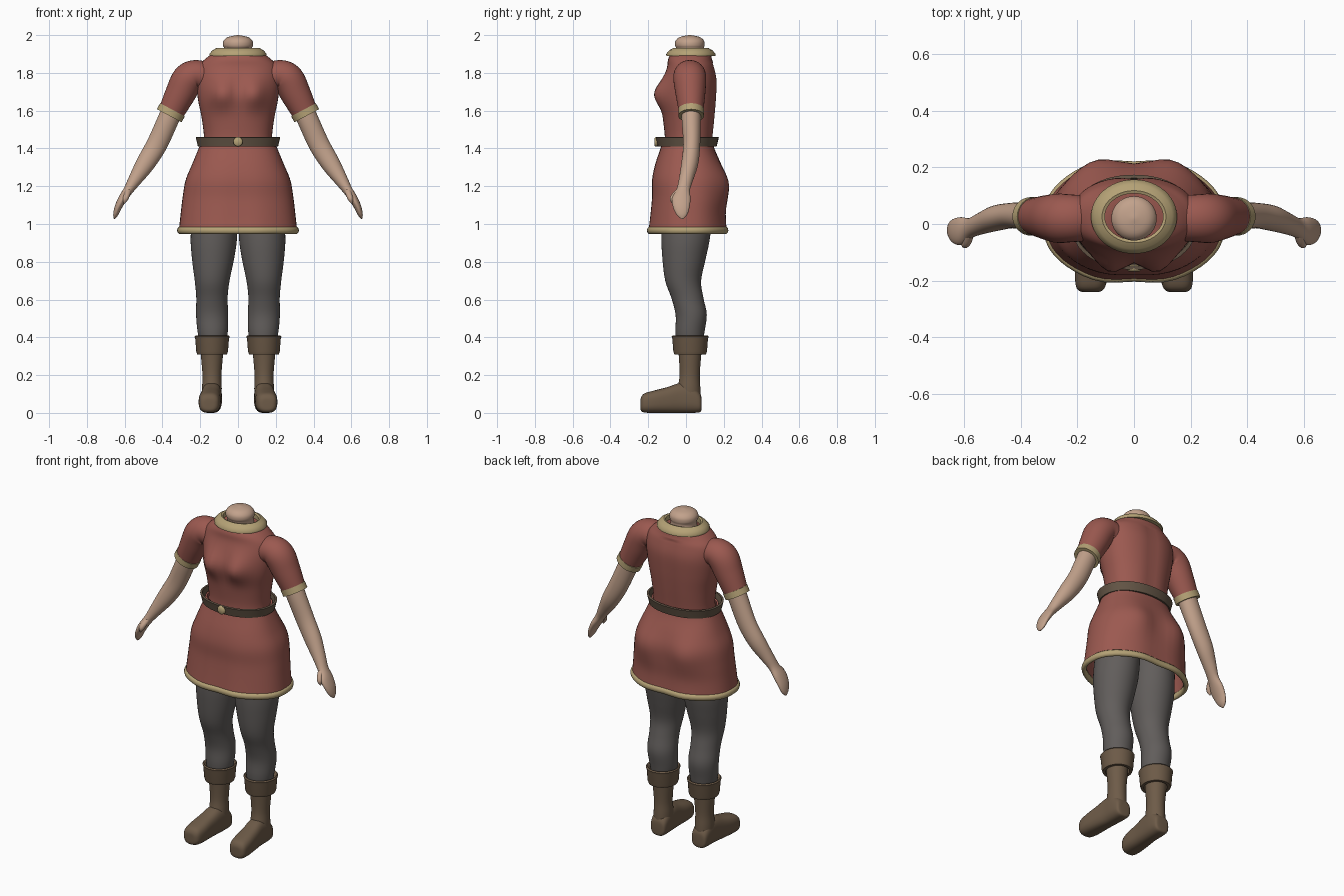
import bpy, math
from mathutils import Vector

if "Cube" in bpy.data.objects:
    bpy.data.objects.remove(bpy.data.objects["Cube"])


def material(name, rgb):
    m = bpy.data.materials.new(name)
    m.use_nodes = True
    m.diffuse_color = (*rgb, 1)
    bsdf = next(n for n in m.node_tree.nodes if n.type == "BSDF_PRINCIPLED")
    bsdf.inputs["Base Color"].default_value = (*rgb, 1)
    bsdf.inputs["Roughness"].default_value = 0.8
    return m


RED = material("red cloth", (0.33, 0.10, 0.08))
SKIN = material("skin", (0.54, 0.36, 0.26))
TRIM = material("gold trim", (0.46, 0.36, 0.18))
GREY = material("grey leggings", (0.12, 0.11, 0.105))
BOOT = material("brown boots", (0.155, 0.105, 0.065))
BELT = material("belt leather", (0.125, 0.09, 0.06))


def smooth_rows(rows, steps):
    """Catmull-Rom resampling of a list of number rows."""
    out = []
    for i in range(len(rows) - 1):
        a, b = rows[max(i - 1, 0)], rows[i]
        c, d = rows[i + 1], rows[min(i + 2, len(rows) - 1)]
        for s in range(steps):
            t = s / steps
            out.append([q + t / 2 * (r - p + t * (2 * p - 5 * q + 4 * r - w + t * (3 * (q - r) + w - p)))
                        for p, q, r, w in zip(a, b, c, d)])
    return out + [list(rows[-1])]


def ring(centre, u, v, power=2.0, count=48):
    """Superellipse around a centre, spanned by two half-axes."""
    pts = []
    for i in range(count):
        a = math.tau * i / count
        c, s = math.cos(a), math.sin(a)
        pts.append(Vector(centre) + Vector(u) * math.copysign(abs(c) ** (2 / power), c)
                   + Vector(v) * math.copysign(abs(s) ** (2 / power), s))
    return pts


def loft(name, rings, mat, caps=True, closed=False, mirror=False, deform=None):
    n = len(rings[0])
    verts = [p for r in rings for p in r]
    if deform:
        verts = [deform(p) for p in verts]
    faces = []
    for j in range(len(rings) - (0 if closed else 1)):
        a, b = j * n, (j + 1) % len(rings) * n
        faces += [(a + i, a + (i + 1) % n, b + (i + 1) % n, b + i) for i in range(n)]
    if caps and not closed:
        faces += [tuple(reversed(range(n))), tuple(range(len(verts) - n, len(verts)))]
    me = bpy.data.meshes.new(name)
    me.from_pydata(verts, [], faces)
    me.materials.append(mat)
    me.shade_smooth()
    me.set_sharp_from_angle(angle=math.radians(50))
    ob = bpy.data.objects.new(name, me)
    bpy.context.scene.collection.objects.link(ob)
    if mirror:
        ob.modifiers.new("Mirror", "MIRROR").use_mirror_merge = False
    return ob


def flat_rings(rows, steps=4, power=2.0):
    """Level rings from rows of height, centre x, half width, front y, back y."""
    return [ring((x, (f + b) / 2, z), (w, 0, 0), (0, (b - f) / 2, 0), power)
            for z, x, w, f, b in smooth_rows(rows, steps)]


def limb_rings(rows, steps=4, power=2.0):
    """Rings square to a path in x-z: x, y, z, in-plane radius, y radius."""
    rows = smooth_rows(rows, steps)
    out = []
    for i, (x, y, z, r, ry) in enumerate(rows):
        p, q = rows[max(i - 1, 0)], rows[min(i + 1, len(rows) - 1)]
        t = Vector((q[0] - p[0], 0, q[2] - p[2])).normalized()
        out.append(ring((x, y, z), (t.z * r, 0, -t.x * r), (0, -ry, 0), power, 32))
    return out


def bump(d, width):
    return math.exp(-(d / width) ** 2)


# Tunic body with a shaped chest
def chest(p):
    p = p.copy()
    if p.y < 0:
        p.y -= 0.05 * bump(abs(p.x) - 0.085, 0.065) * bump(p.z - 1.69, 0.075)
    elif p.z < 1.85:
        p.y -= 0.008 * bump(p.x, 0.04)
    return p


loft("tunic_body", flat_rings([
    (1.39, 0, .185, -.115, .14), (1.46, 0, .180, -.112, .145), (1.56, 0, .192, -.122, .155),
    (1.66, 0, .212, -.130, .163), (1.76, 0, .222, -.118, .166), (1.83, 0, .212, -.100, .152),
    (1.87, 0, .178, -.095, .138), (1.90, 0, .138, -.082, .132)], 5, 2.25), RED, deform=chest)


# Skirt, flared and gently folded
def folds(p):
    p = p.copy()
    low = min(max((1.35 - p.z) / 0.4, 0), 1)
    wave = 1 + 0.022 * low * math.cos(6 * math.atan2(p.x, p.y) + math.pi)
    p.x, p.y = p.x * (1 + (wave - 1) * 0.4), p.y * wave
    if p.y > 0:
        p.y += 0.026 * bump(abs(p.x) - 0.14, 0.09) * bump(p.z - 1.21, 0.1)
    return p


skirt = loft("skirt", flat_rings([
    (1.44, 0, .188, -.120, .140), (1.40, 0, .203, -.130, .145), (1.31, 0, .240, -.160, .182),
    (1.23, 0, .272, -.176, .205), (1.14, 0, .287, -.176, .208), (1.05, 0, .297, -.184, .206),
    (.965, 0, .306, -.194, .212)], 5, 2.4), RED, caps=False, deform=folds)
solid = skirt.modifiers.new("Thickness", "SOLIDIFY")
solid.thickness = 0.01
solid.offset = 0


def band(name, height, x, w, front, back, profile, mat, power=2.0, **kw):
    """Closed band: profile holds (outward, upward) offsets."""
    return loft(name, flat_rings([(height + v, x, w + u, front - u, back + u) for u, v in profile],
                                 1, power), mat, closed=True, **kw)


def rounded(ru, rv, count=10):
    return [(ru * math.cos(math.tau * i / count), rv * math.sin(math.tau * i / count))
            for i in range(count)]


band("skirt_hem", .966, 0, .306, -.194, .212, rounded(.014, .019), TRIM, 2.4, deform=folds)
band("belt", 1.435, 0, .208, -.145, .158,
     [(-.006, -.026), (.004, -.026), (.010, 0), (.016, .024), (.004, .026)], BELT, 2.15)

# Belt buckle
loft("buckle", [ring((0, y, 1.435), (r, 0, 0), (0, 0, r), 2, 24)
                for y, r in ((-.145, .025), (-.162, .025), (-.168, .018))], TRIM)

# Collar, neck
band("collar", 1.91, 0, .125, -.078, .130,
     [(.026, -.020), (.027, -.010), (.010, .010), (-.012, .022), (-.022, .018), (-.022, -.02)], TRIM)
loft("neck", flat_rings([
    (1.84, 0, .085, -.055, .110), (1.92, 0, .072, -.050, .094), (1.945, 0, .080, -.058, .098),
    (1.97, 0, .076, -.055, .095), (1.99, 0, .052, -.032, .072), (2.0, 0, .004, .016, .024)]), SKIN)

# Sleeves with trimmed cuffs
loft("sleeves", limb_rings([
    (.16, .02, 1.775, .075, .08), (.22, .02, 1.79, .078, .084), (.265, .02, 1.765, .085, .087),
    (.305, .023, 1.69, .080, .079), (.355, .027, 1.59, .068, .064)], 6), RED, mirror=True)
cuff = [(.347, 1.605), (.364, 1.573)]
loft("sleeve_cuffs", limb_rings([
    (cuff[k][0], .027, cuff[k][1], .066 + d, .060 + d)
    for k, d in ((0, -.01), (0, .004), (0, .008), (1, .008), (1, .004), (1, -.01))][1:5], 1),
    TRIM, mirror=True)

# Bare arms ending in mitten hands with thumbs
loft("arms", limb_rings([
    (.345, .027, 1.61, .056, .052), (.375, .028, 1.54, .056, .050), (.430, .030, 1.42, .055, .045),
    (.490, .020, 1.32, .050, .045), (.545, .000, 1.235, .036, .038), (.580, -.015, 1.18, .026, .036),
    (.610, -.025, 1.135, .023, .049), (.634, -.025, 1.09, .019, .044),
    (.648, -.022, 1.05, .013, .029), (.655, -.02, 1.027, .003, .006)], 5), SKIN, mirror=True)
loft("thumbs", limb_rings([
    (.578, -.030, 1.185, .016, .018), (.588, -.058, 1.155, .016, .019),
    (.597, -.070, 1.130, .014, .015), (.602, -.070, 1.108, .003, .004)]), SKIN, mirror=True)

# Leggings
loft("leggings", flat_rings([
    (1.20, .115, .112, -.12, .15), (.95, .127, .123, -.130, .130), (.82, .132, .112, -.125, .105),
    (.70, .137, .092, -.110, .080), (.61, .138, .083, -.078, .092), (.52, .137, .085, -.055, .110),
    (.43, .134, .080, -.056, .098), (.36, .134, .066, -.05, .088)]), GREY, mirror=True)

# Boots: shaft, turned-down top, foot
loft("boot_shafts", flat_rings([
    (.37, .137, .062, -.045, .088), (.30, .138, .058, -.038, .080), (.20, .138, .050, -.034, .073),
    (.13, .138, .052, -.044, .076), (.05, .138, .050, -.05, .078)]), BOOT, mirror=True)
band("boot_tops", .36, .137, .083, -.066, .110,
     [(-.02, -.05), (-.004, -.05), (.001, -.035), (.006, .03), (.010, .044), (.004, .051),
      (-.008, .04), (-.02, .03)], BOOT, mirror=True)
loft("boot_feet", [ring((x, y, (lo + hi) / 2), (w, 0, 0), (0, 0, (hi - lo) / 2), 2.7)
                   for y, x, w, lo, hi in smooth_rows([
                       (.082, .137, .025, .02, .075), (.074, .137, .046, .004, .105),
                       (.03, .138, .053, 0, .150), (-.03, .140, .053, 0, .158),
                       (-.10, .146, .055, 0, .136), (-.17, .150, .058, 0, .118),
                       (-.22, .153, .052, .002, .103), (-.238, .154, .036, .012, .082),
                       (-.241, .154, .012, .03, .06)], 4)], BOOT, mirror=True)
